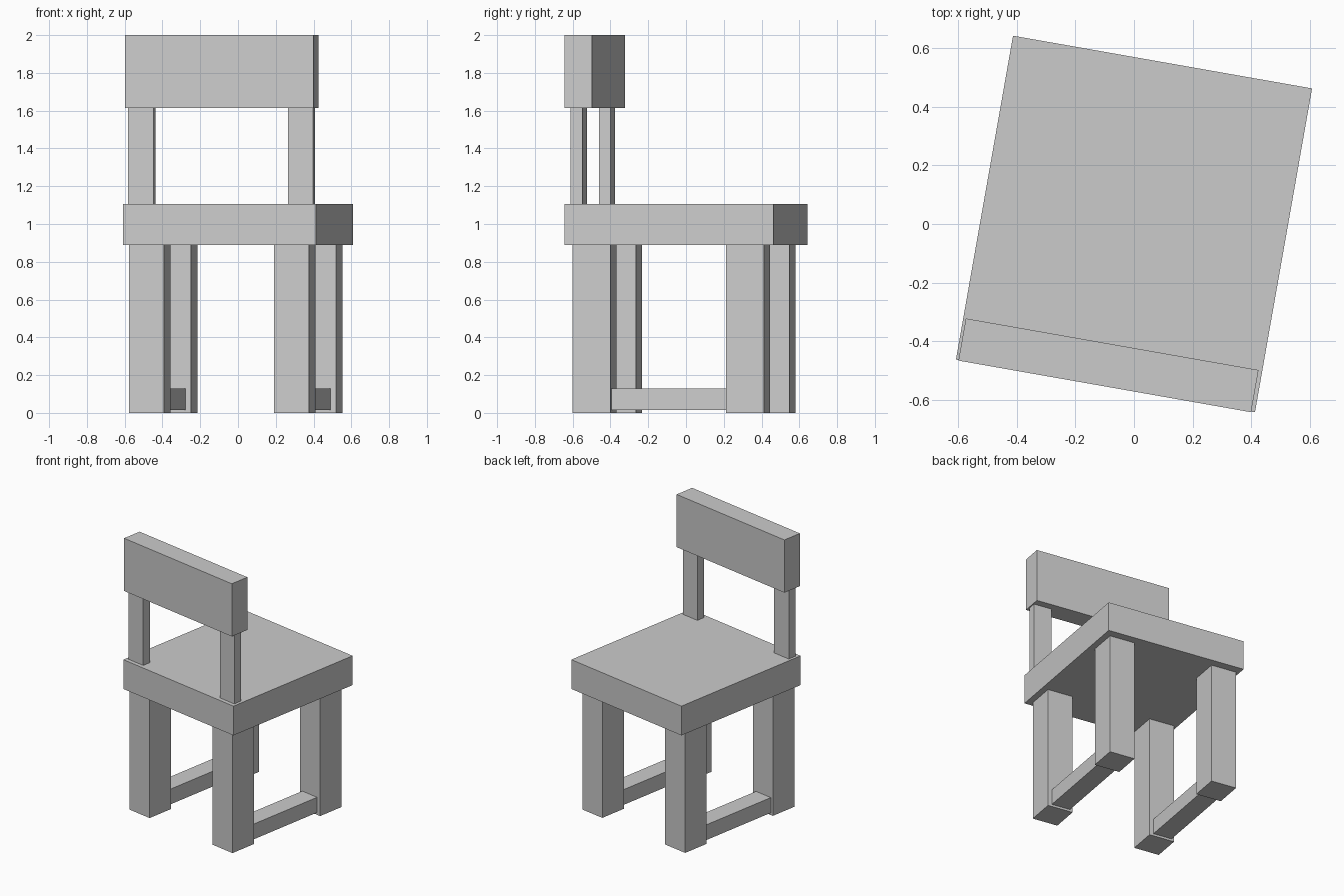
import bpy
import math
from mathutils import Matrix

if "Cube" in bpy.data.objects:
    bpy.data.objects.remove(bpy.data.objects["Cube"])

TURN = Matrix.Rotation(math.radians(-10), 4, 'Z')  # whole chair is turned


def box(name, x, y, z):
    """Box from (min, max) ranges in the chair's own axes."""
    bpy.ops.mesh.primitive_cube_add(size=1)
    ob = bpy.context.object
    ob.name = name
    ranges = (x, y, z)
    centre = Matrix.Translation([(a + b) / 2 for a, b in ranges])
    scale = Matrix.Diagonal([b - a for a, b in ranges] + [1])
    ob.data.transform(TURN @ centre @ scale)
    return ob


# Seat and backrest
box("seat", (-0.518, 0.518), (-0.561, 0.561), (0.89, 1.105))
box("backrest", (-0.509, 0.505), (-0.563, -0.417), (1.613, 2.0))

# Legs, side stretchers and backrest posts
FRONT, BACK = (-0.526, -0.323), (0.299, 0.502)
for side, leg_x, rail_x, post_x in (
    ("left", (-0.494, -0.306), (-0.475, -0.336), (-0.498, -0.360)),
    ("right", (0.286, 0.474), (0.306, 0.445), (0.362, 0.497)),
):
    box(f"front_leg_{side}", leg_x, FRONT, (0, 0.89))
    box(f"back_leg_{side}", leg_x, BACK, (0, 0.89))
    box(f"stretcher_{side}", rail_x, (FRONT[1], BACK[0]), (0.016, 0.128))
    box(f"backrest_post_{side}", post_x, (-0.532, -0.469), (1.105, 1.613))
